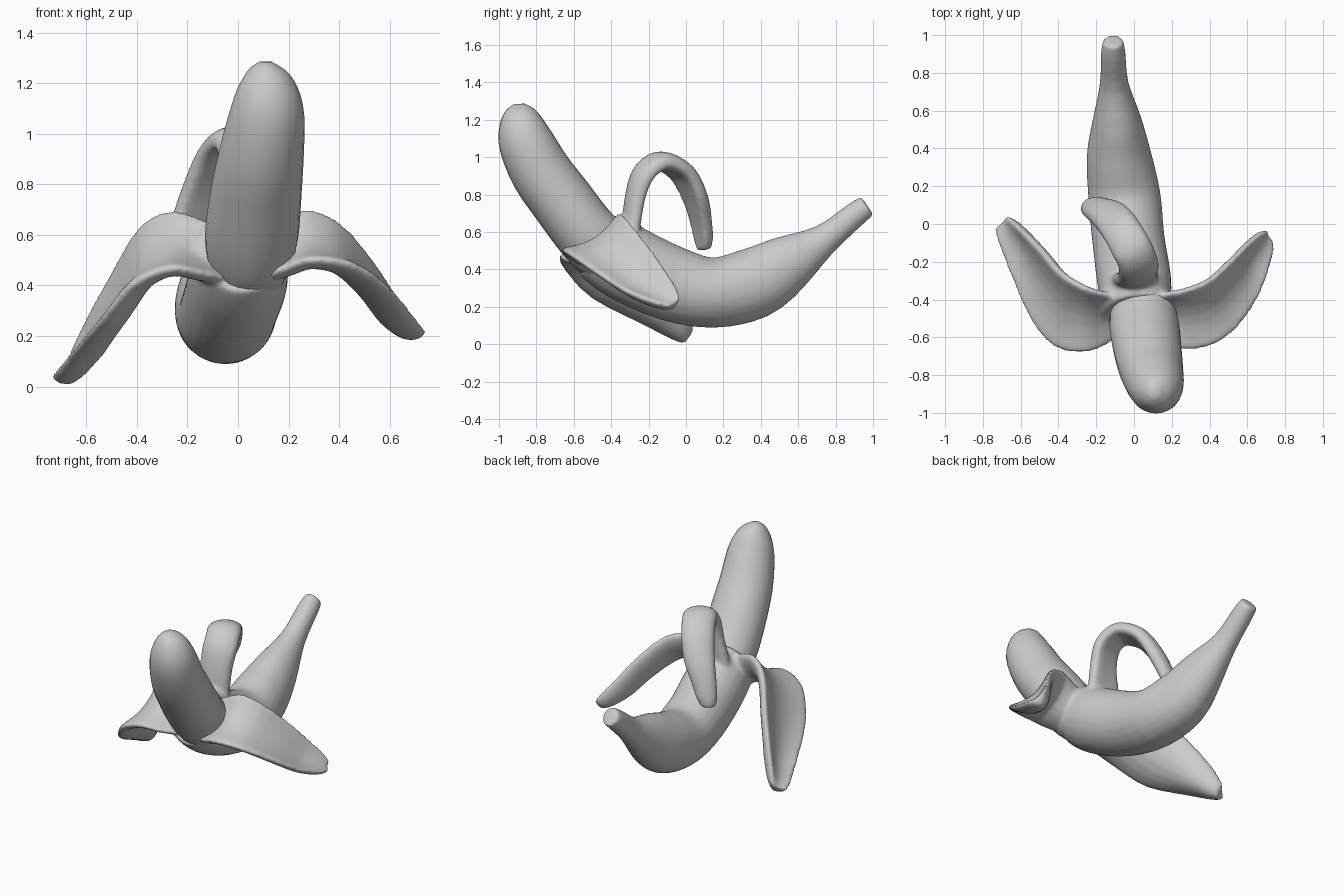
import bpy, math
from mathutils import Vector as V

if "Cube" in bpy.data.objects:
    bpy.data.objects.remove(bpy.data.objects["Cube"])


def loft(name, rings):
    """Skin a list of equal-sized closed rings and cap both ends."""
    n = len(rings[0])
    verts = [p for r in rings for p in r]
    faces = [(i*n+j, i*n+(j+1) % n, (i+1)*n+(j+1) % n, (i+1)*n+j)
             for i in range(len(rings)-1) for j in range(n)]
    faces += [tuple(range(n))[::-1], tuple(range(len(verts)-n, len(verts)))]
    me = bpy.data.meshes.new(name)
    me.from_pydata(verts, [], faces)
    ob = bpy.data.objects.new(name, me)
    bpy.context.collection.objects.link(ob)
    select([ob])
    bpy.ops.object.mode_set(mode='EDIT')
    bpy.ops.mesh.select_all(action='SELECT')
    bpy.ops.mesh.normals_make_consistent(inside=False)
    bpy.ops.object.mode_set(mode='OBJECT')
    bpy.ops.object.shade_smooth()
    return ob


def select(obs):
    bpy.ops.object.select_all(action='DESELECT')
    for o in obs:
        o.select_set(True)
    bpy.context.view_layer.objects.active = obs[0]


def tangents(pts):
    return [(pts[min(i+1, len(pts)-1)] - pts[max(i-1, 0)]).normalized() for i in range(len(pts))]


def refine(rows, steps=3):
    """Catmull-Rom interpolation along a list of number tuples."""
    out = []
    for i in range(len(rows)-1):
        p = [rows[max(0, min(len(rows)-1, i+k))] for k in (-1, 0, 1, 2)]
        for s in range(steps):
            t = s/steps
            out.append(tuple(b + .5*t*(c-a + t*(2*a-5*b+4*c-d + t*(3*(b-c)+d-a)))
                             for a, b, c, d in zip(*p)))
    return out + [rows[-1]]


def tube(name, rows, sides=24):
    """rows: x, y, z, sideways radius, vertical radius."""
    rows = refine(rows)
    pts = [V(r[:3]) for r in rows]
    rings = []
    for c, t, r in zip(pts, tangents(pts), rows):
        u = (V((1, 0, 0)) - t*t.x).normalized()
        v = t.cross(u)
        rings.append([c + u*r[3]*math.cos(a) + v*r[4]*math.sin(a)
                      for a in (2*math.pi*k/sides for k in range(sides))])
    return loft(name, rings)


def peel(name, rows, bulge, thick, sides=20):
    """rows: both edge points of each section; the outer face bulges along w x t."""
    pairs = [(V(r[:3]), V(r[3:])) for r in refine(rows)]
    rings = []
    for (a, b), t in zip(pairs, tangents([(a+b)/2 for a, b in pairs])):
        w = b - a
        n = w.cross(t).normalized()
        k = min(1, w.length/0.3 + 0.1)
        ring = []
        for j in range(sides):
            q = 2*math.pi*j/sides
            s = 0.5 - 0.5*math.cos(q)
            e = math.copysign(abs(math.sin(q))**.6, math.sin(q))
            ring.append(a + w*s + n*(bulge*k*4*s*(1-s) + thick*min(1, k+.3)*e))
        rings.append(ring)
    return loft(name, rings)


# fruit flesh
tube("fruit", [
    (.03, -.38, .44, .15, .15), (.045, -.46, .52, .172, .172), (.055, -.545, .61, .185, .17),
    (.072, -.665, .77, .18, .168), (.093, -.775, .92, .168, .163), (.115, -.855, 1.08, .148, .148),
    (.115, -.88, 1.18, .12, .12), (.11, -.888, 1.25, .075, .08), (.11, -.89, 1.285, .025, .03)])

# unpeeled skin, from stem to the opened rim
body = tube("skin", [
    (-.11, .97, .74, .055, .06), (-.11, .90, .69, .066, .068), (-.105, .74, .56, .077, .085),
    (-.09, .54, .43, .132, .157), (-.08, .36, .325, .172, .192), (-.05, .14, .275, .192, .188),
    (-.03, -.08, .325, .192, .202), (0, -.29, .42, .197, .207), (.01, -.41, .495, .187, .202),
    (.015, -.475, .535, .18, .187)])

# side peels: front edge, back edge
right = peel("right_peel", [
    (.08, -.57, .42, .08, -.38, .62), (.19, -.63, .46, .19, -.36, .67),
    (.29, -.665, .495, .28, -.34, .695), (.45, -.625, .475, .40, -.29, .64),
    (.585, -.50, .39, .52, -.18, .50), (.68, -.33, .28, .61, -.09, .365),
    (.73, -.17, .215, .67, -.04, .28), (.738, -.09, .20, .70, -.035, .235)], .07, .043)
left = peel("left_peel", [
    (-.06, -.38, .62, -.06, -.57, .42), (-.17, -.36, .67, -.15, -.64, .44),
    (-.28, -.32, .69, -.27, -.68, .46), (-.39, -.25, .62, -.42, -.65, .395),
    (-.49, -.13, .45, -.54, -.51, .25), (-.60, -.02, .25, -.655, -.25, .12),
    (-.65, .03, .125, -.715, -.09, .045), (-.67, .04, .07, -.738, -.02, .03)], .07, .043)

# back peel: arches up and over, curling down toward the left
arch = [
    (0, -.30, .52, .14, .0), (.005, -.28, .64, .12, .01), (.02, -.262, .78, .105, .02),
    (.025, -.23, .89, .105, .035), (.01, -.175, .953, .095, .05), (-.02, -.115, .965, .09, .06),
    (-.075, -.02, .905, .085, .06), (-.13, .045, .78, .085, .05), (-.185, .075, .66, .07, .04),
    (-.22, .09, .56, .055, .035), (-.235, .095, .505, .035, .025)]
back = peel("back_peel", [(x-a, y-b, z, x+a, y+b, z) for x, y, z, a, b in arch], .02, .048)

# fuse the skin pieces into one soft surface
select([body, right, left, back])
bpy.ops.object.join()
m = body.modifiers.new("fuse", 'REMESH')
m.mode, m.voxel_size, m.use_smooth_shade = 'VOXEL', .012, True
m = body.modifiers.new("soften", 'SMOOTH')
m.factor, m.iterations = .5, 10
